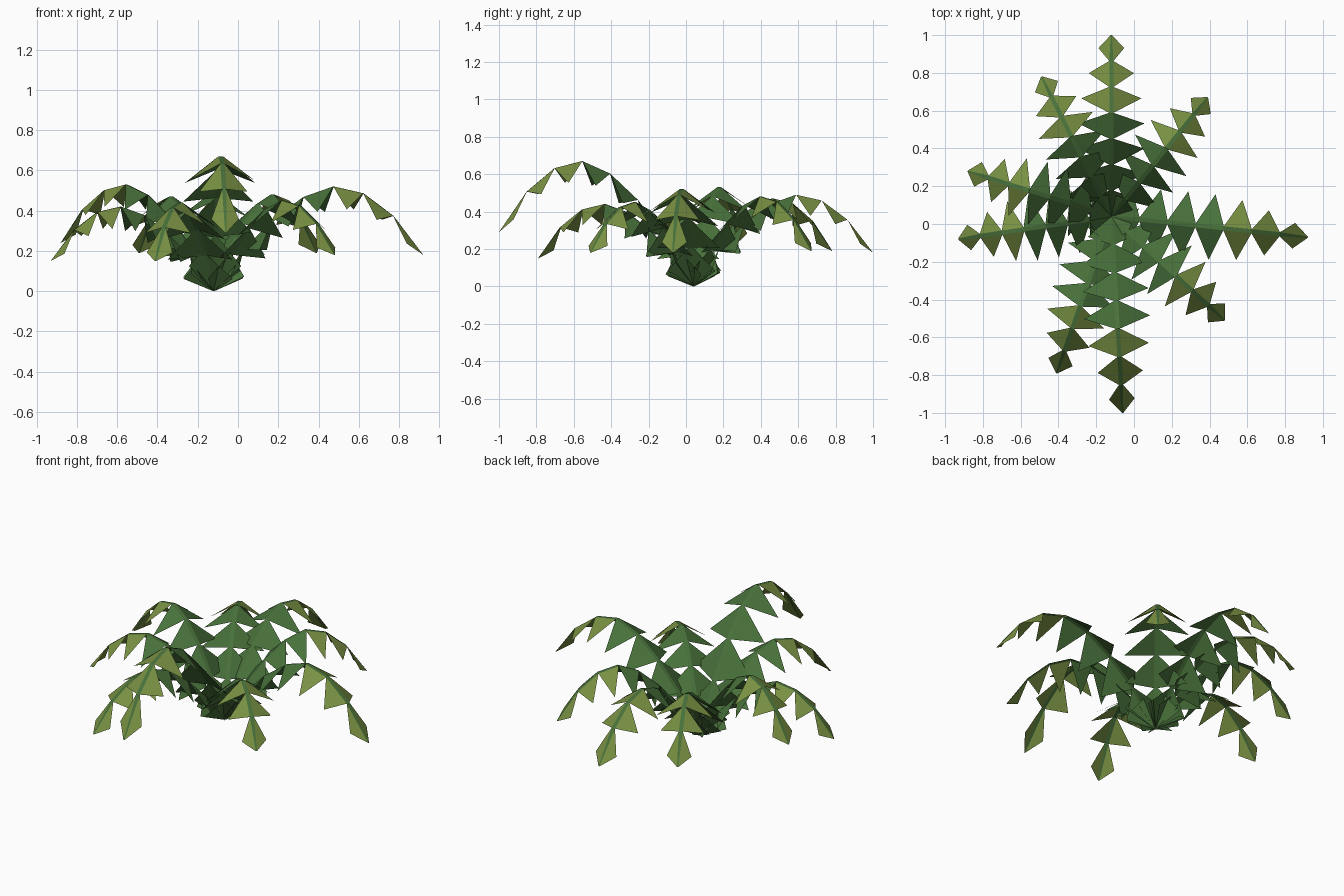
import bpy
from mathutils import Vector

cube = bpy.data.objects.get("Cube")
if cube:
    bpy.data.objects.remove(cube, do_unlink=True)


def make_material(name, rgb):
    mat = bpy.data.materials.new(name)
    mat.use_nodes = True
    mat.diffuse_color = (*rgb, 1)
    mat.node_tree.nodes["Principled BSDF"].inputs["Base Color"].default_value = (*rgb, 1)
    return mat


leaf_green = make_material("leaf green", (0.065, 0.165, 0.043))
tip_olive = make_material("tip olive", (0.19, 0.28, 0.055))

ROOT = Vector((-0.12, 0.04, 0))
UP = Vector((0, 0, 1))
RISE = [0, 0.4, 0.69, 0.9, 1.0]         # share of peak height along the rising part
FALL = [0.9, 0.57, 0]                   # share of the drop from peak to tip
HALF_WIDTH = [0.13, 0.17, 0.175, 0.175, 0.16, 0.12, 0.068]
SPINE = 0.011                           # half width of the midrib


def make_frond(name, tip_x, tip_y, peak, tip_z):
    """Arching frond: a midrib strip with a drooping triangular leaflet on each side."""
    reach = Vector((tip_x, tip_y, 0)) - ROOT
    side = UP.cross(reach).normalized()
    heights = [peak * k for k in RISE] + [tip_z + (peak - tip_z) * k for k in FALL]
    count = len(heights) - 1
    nodes = [ROOT + reach * (i / count) + UP * z for i, z in enumerate(heights)]

    # Midrib vertices in left and right pairs, closing to a near point at the ends
    verts, faces, slots = [], [], []
    for i, node in enumerate(nodes):
        half = SPINE if 0 < i < count else SPINE * 0.3
        verts += [node + side * half, node - side * half]

    for i, half in enumerate(HALF_WIDTH):
        a = 2 * i
        faces.append((a, a + 1, a + 3, a + 2))
        slots.append(0)
        middle = nodes[i].lerp(nodes[i + 1], 0.68 - 0.03 * i)
        droop = UP * half * (0.45 if i == 0 else 0.6)
        for s in (1, -1):
            w = len(verts)
            verts.append(middle + side * half * s - droop)
            faces.append((a, a + 2, w) if s > 0 else (a + 3, a + 1, w))
            slots.append(0 if i < 4 else 1)

    mesh = bpy.data.meshes.new(name)
    mesh.from_pydata(verts, [], [f[::-1] if len(f) == 3 else f for f in faces])
    mesh.materials.append(leaf_green)
    mesh.materials.append(tip_olive)
    for poly, slot in zip(mesh.polygons, slots):
        poly.material_index = slot
        # Upper sides face up
        if poly.normal.z < 0:
            poly.flip()
    mesh.update()
    obj = bpy.data.objects.new(name, mesh)
    bpy.context.collection.objects.link(obj)


# Fronds around the crown: tip position, peak height, tip height
FRONDS = {
    "left_frond": (0.92, -0.07, 0.52, 0.18),
    "back_left_frond": (0.39, 0.67, 0.48, 0.19),
    "back_frond": (-0.12, 1.0, 0.49, 0.18),
    "back_right_frond": (-0.49, 0.78, 0.47, 0.19),
    "right_rear_frond": (-0.88, 0.28, 0.53, 0.24),
    "right_frond": (-0.93, -0.08, 0.42, 0.15),
    "front_right_frond": (-0.41, -0.79, 0.44, 0.15),
    "front_frond": (-0.06, -1.0, 0.67, 0.29),
    "front_left_frond": (0.48, -0.51, 0.45, 0.18),
}
for name, shape in FRONDS.items():
    make_frond(name, *shape)
